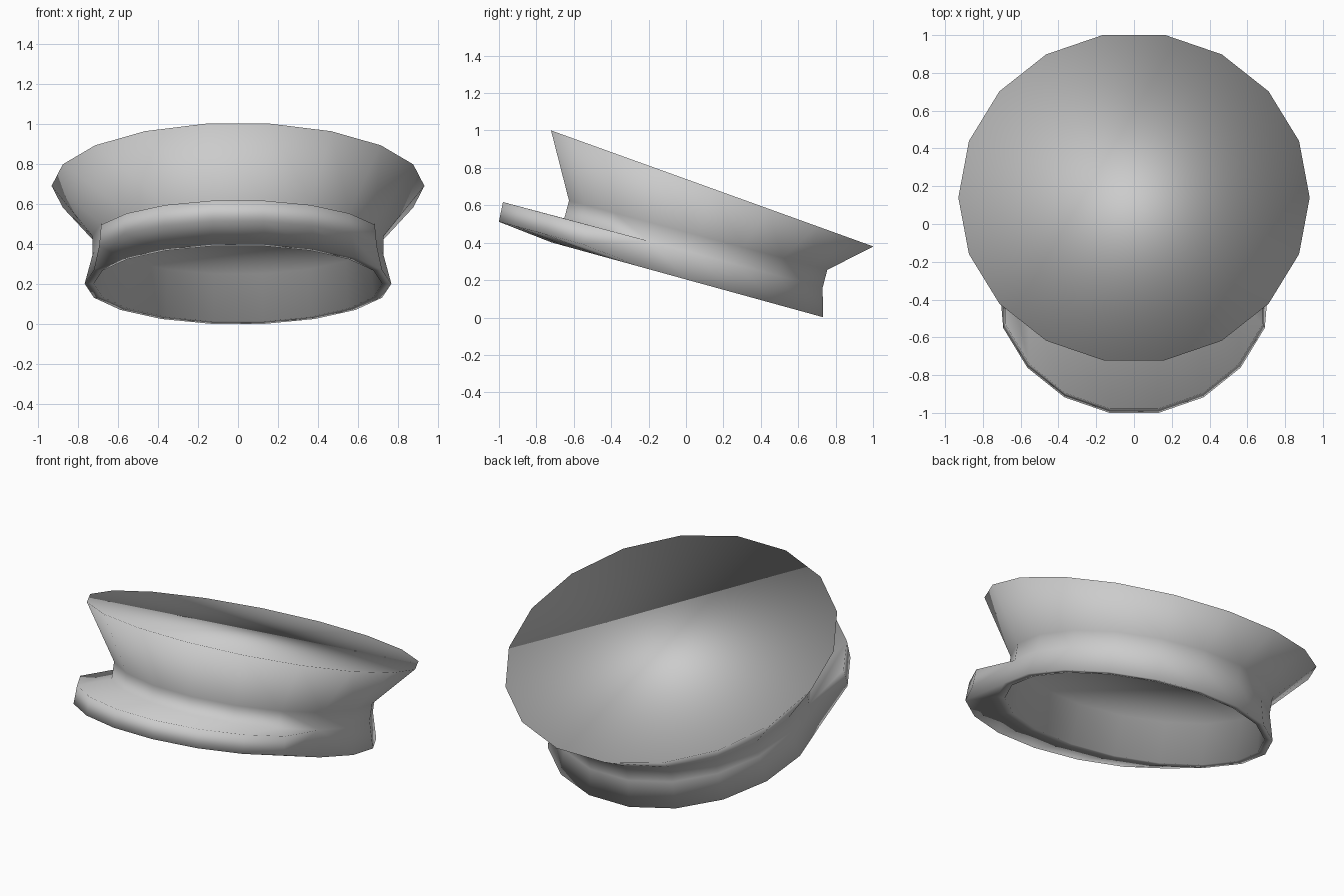
import bpy, bmesh
from math import sin, cos, radians

if "Cube" in bpy.data.objects:
    bpy.data.objects.remove(bpy.data.objects["Cube"])

SIDES = 18
bm = bmesh.new()


def ring(cy, cz, r, tilt):
    """Circle of vertices tilted down towards the back."""
    t = radians(tilt)
    out = []
    for k in range(SIDES):
        a = radians(360 / SIDES * k)
        out.append(bm.verts.new((r * cos(a), cy + r * sin(a) * cos(t), cz - r * sin(a) * sin(t))))
    return out


def bridge(a, b, skip=()):
    for k in range(SIDES):
        if k not in skip:
            n = (k + 1) % SIDES
            bm.faces.new((a[k], a[n], b[n], b[k]))


# Rings of the body, from the crown edge down and back up inside
crown = ring(0.14, 0.69, 0.93, 19.8)
neck = ring(0.065, 0.44, 0.726, 15)
band = ring(0.04, 0.345, 0.726, 15)
base = ring(0.006, 0.202, 0.765, 15.4)
lip = ring(0.006, 0.202, 0.72, 15.4)
ceiling = ring(0.062, 0.43, 0.70, 15)

# The visor replaces the band between these two vertices
first, last = 10, 17
visor_span = range(first, last)

# Crown, band and inside
bm.faces.new(crown)
bridge(crown, neck)
bridge(neck, band)
bridge(band, base, visor_span)
bridge(base, lip)
bridge(lip, ceiling)
bm.faces.new(ceiling)

# Visor: front of the band pushed forward in its own plane
upper, lower = {}, {}
for k in range(first, last + 1):
    x, y, z = band[k].co
    upper[k] = bm.verts.new((x, y - 0.328, z + 0.087))
    lower[k] = bm.verts.new((x * 1.015, y - 0.35, z - 0.018))
for k in visor_span:
    n = k + 1
    bm.faces.new((band[k], band[n], upper[n], upper[k]))
    bm.faces.new((upper[k], upper[n], lower[n], lower[k]))
    bm.faces.new((lower[k], lower[n], base[n], base[k]))
for k in (first, last):
    bm.faces.new((band[k], upper[k], lower[k], base[k]))

# Finish: outward normals, smooth shading throughout
bmesh.ops.recalc_face_normals(bm, faces=bm.faces)
for f in bm.faces:
    f.smooth = True
mesh = bpy.data.meshes.new("peaked_cap")
bm.to_mesh(mesh)
bm.free()
bpy.context.collection.objects.link(bpy.data.objects.new("peaked_cap", mesh))
